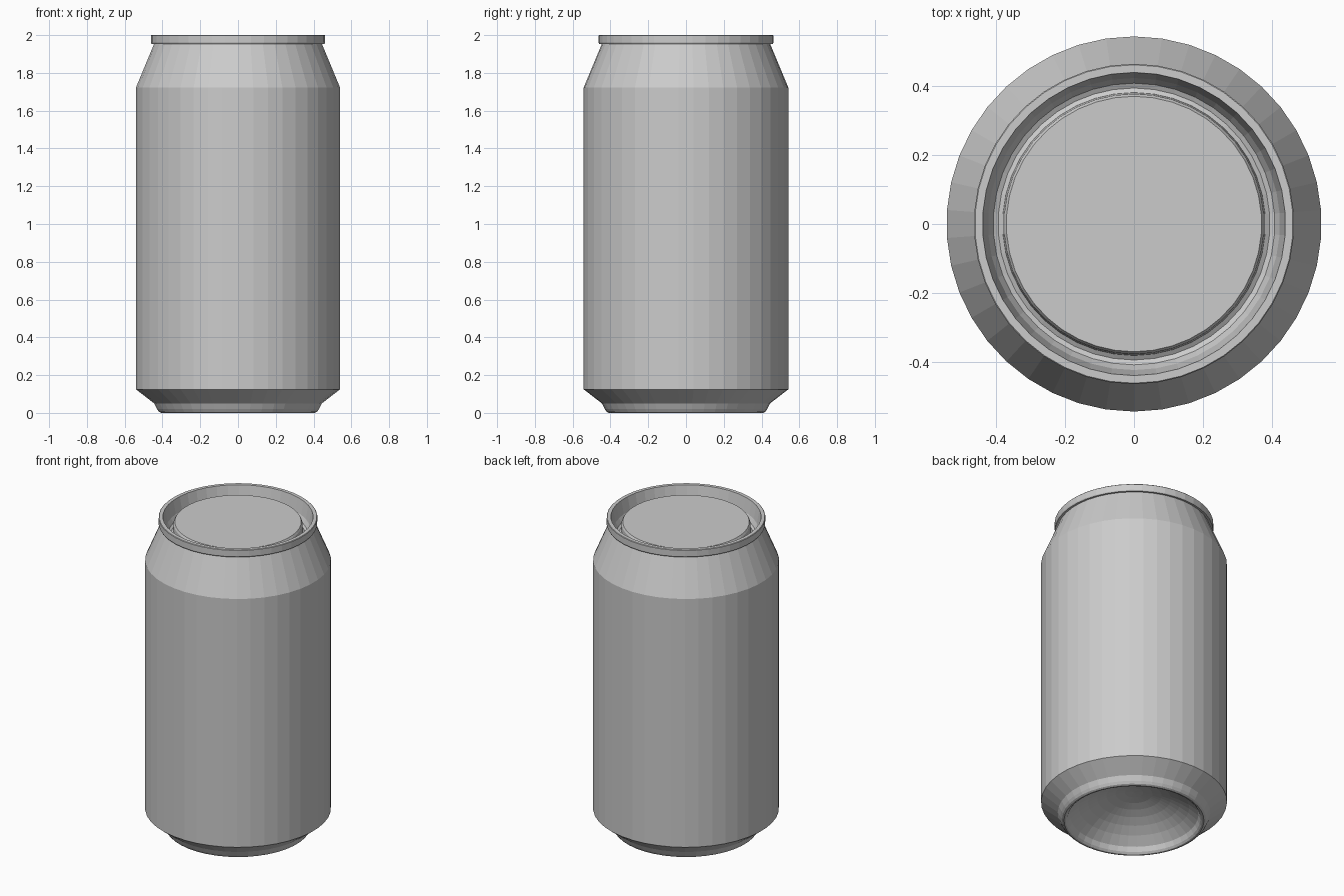
import bpy, bmesh, math

if "Cube" in bpy.data.objects:
    bpy.data.objects.remove(bpy.data.objects["Cube"])

SIDES = 42

metal = bpy.data.materials.new("grey aluminium")
metal.diffuse_color = (0.6, 0.6, 0.6, 1)
metal.use_nodes = True
metal.node_tree.nodes["Principled BSDF"].inputs["Base Color"].default_value = metal.diffuse_color


def lathe(name, profile):
    """Revolve (radius, z) points, ordered bottom axis to top axis, around z."""
    bm = bmesh.new()
    rings = []
    for r, z in profile:
        if r == 0:
            rings.append([bm.verts.new((0, 0, z))] * SIDES)
        else:
            angles = [math.pi / 2 + 2 * math.pi * i / SIDES for i in range(SIDES)]
            rings.append([bm.verts.new((r * math.cos(a), r * math.sin(a), z))
                          for a in angles])
    for low, high in zip(rings, rings[1:]):
        for i in range(SIDES):
            j = (i + 1) % SIDES
            corners = list(dict.fromkeys((low[i], low[j], high[j], high[i])))
            bm.faces.new(corners)
    mesh = bpy.data.meshes.new(name)
    bm.to_mesh(mesh)
    bm.free()
    mesh.materials.append(metal)
    obj = bpy.data.objects.new(name, mesh)
    bpy.context.collection.objects.link(obj)
    return obj


# Can body: concave base dome, foot ring, straight wall and tapered shoulder
DOME_R, DOME_Z, DOME_H = 0.375, 0.04, 0.15
sphere_r = (DOME_R ** 2 + DOME_H ** 2) / (2 * DOME_H)
dome = []
for i in range(8):
    r = DOME_R * i / 7
    dome.append((r, DOME_Z + DOME_H - sphere_r + math.sqrt(sphere_r ** 2 - r ** 2)))
lathe("can_body", dome + [
    (0.388, 0.012), (0.398, 0.002), (0.408, 0.0), (0.42, 0.006), (0.43, 0.02),
    (0.445, 0.05), (0.542, 0.125), (0.542, 1.722), (0.445, 1.955),
])

# Lid: seamed rim, sunken groove and raised centre panel
lathe("can_lid", [
    (0.445, 1.955), (0.460, 1.953), (0.463, 1.96), (0.463, 1.997), (0.460, 2.0),
    (0.438, 2.0), (0.422, 1.915), (0.407, 1.887), (0.393, 1.88), (0.380, 1.888),
    (0.376, 1.955), (0.369, 1.967), (0, 1.967),
])
